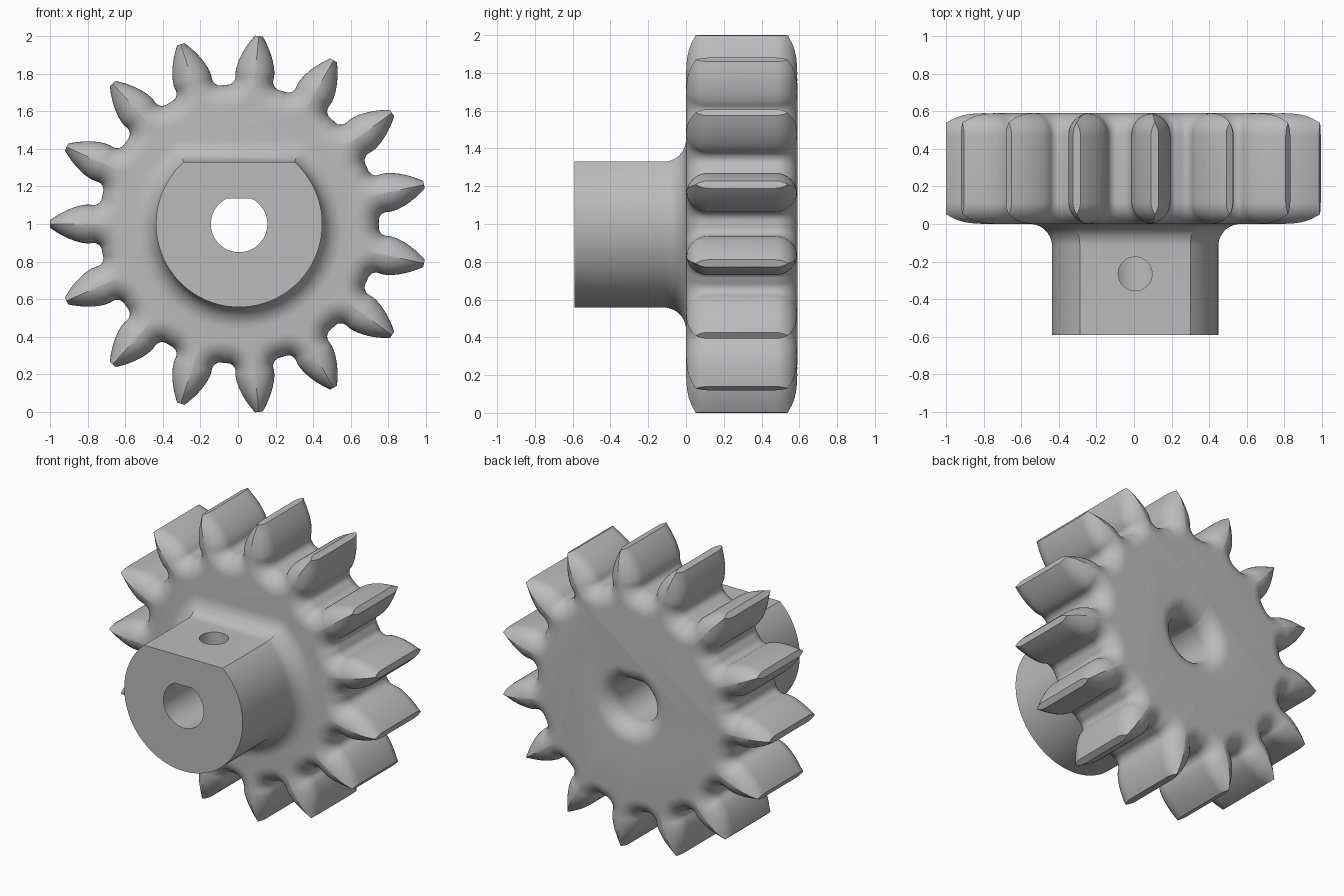
import bpy, bmesh
from math import sin, cos, tan, acos, asin, pi, sqrt, radians, hypot, atan2

if "Cube" in bpy.data.objects:
    bpy.data.objects.remove(bpy.data.objects["Cube"], do_unlink=True)

CX, CZ = 0.006, 1.0            # gear axis
TEETH = 15
TIP, PITCH, ROOT = 1.005, 0.885, 0.743
BASE = PITCH * cos(radians(25))
DEPTH = 0.59                   # half of the total length
FILLET = 0.118                 # rounding of edges and hub foot
ROOT_FILLET = 0.045
STEPS = 10

metal = bpy.data.materials.new("grey_metal")
metal.use_nodes = True
GREY = (0.5, 0.5, 0.5, 1)
metal.diffuse_color = GREY
metal.node_tree.nodes["Principled BSDF"].inputs["Base Color"].default_value = GREY


def loft(name, rings, caps=None):
    """Skin closed rings of equal length; caps picks the ring points used at the ends."""
    bm = bmesh.new()
    vs = [[bm.verts.new(p) for p in ring] for ring in rings]
    n = len(rings[0])
    for a, b in zip(vs, vs[1:]):
        for i in range(n):
            j = (i + 1) % n
            bm.faces.new((a[i], a[j], b[j], b[i]))
    keep = caps or range(n)
    for ring in (vs[0], vs[-1]):
        bm.faces.new([ring[i] for i in keep])
    bmesh.ops.remove_doubles(bm, verts=bm.verts, dist=1e-5)
    bmesh.ops.dissolve_degenerate(bm, dist=1e-6, edges=bm.edges)
    bmesh.ops.recalc_face_normals(bm, faces=bm.faces)
    mesh = bpy.data.meshes.new(name)
    bm.to_mesh(mesh)
    bm.free()
    mesh.materials.append(metal)
    obj = bpy.data.objects.new(name, mesh)
    bpy.context.collection.objects.link(obj)
    return obj


def combine(target, tool, operation):
    tool.hide_render = True
    mod = target.modifiers.new(operation, 'BOOLEAN')
    mod.operation, mod.object, mod.solver = operation, tool, 'EXACT'
    bpy.context.view_layer.objects.active = target
    bpy.ops.object.modifier_apply(modifier=mod.name)
    bpy.data.objects.remove(tool, do_unlink=True)


def d_ring(radius, flat, y, n=96):
    """Circle with a flat on top."""
    a = asin(flat / radius)
    span = pi + 2 * a
    return [(CX + radius * cos(pi - a + span * i / n), y,
             CZ + radius * sin(pi - a + span * i / n)) for i in range(n + 1)]


# Half tooth outline, from tip to middle of the gap, tooth pointing along +x
def involute(angle):
    return tan(angle) - angle


def half_angle(r):
    return pi / (2 * TEETH) - 0.006 + involute(radians(25)) - involute(acos(min(1, BASE / r)))


half = []
for i in range(13):
    r = TIP + (BASE - TIP) * i / 12
    half.append((r * cos(half_angle(r)), r * sin(half_angle(r))))
foot = half_angle(BASE)
centre_r = ROOT + ROOT_FILLET
centre_a = foot + asin(ROOT_FILLET / centre_r)
for i in range(13):
    a = foot - pi / 2 + (centre_a - pi - foot + pi / 2) * i / 12
    half.append((centre_r * cos(centre_a) + ROOT_FILLET * cos(a),
                 centre_r * sin(centre_a) + ROOT_FILLET * sin(a)))
for i in (1, 2):
    a = centre_a + (pi / TEETH - centre_a) * i / 2
    half.append((ROOT * cos(a), ROOT * sin(a)))

# Inward direction and the distance to the tooth ridge for each outline point
normals, limits = [], []
for i, (x, y) in enumerate(half):
    if i == 0:
        nx, ny = 0, -1
    elif i == len(half) - 1:
        nx, ny = -x / hypot(x, y), -y / hypot(x, y)
    else:
        tx, ty = (half[i + 1][k] - half[i - 1][k] for k in (0, 1))
        nx, ny = -ty / hypot(tx, ty), tx / hypot(tx, ty)
    normals.append((nx, ny))
    limits.append(-y / ny if ny < 0 else 9)


def gear_ring(inset, back):
    """Whole gear outline moved inward, with the rounded edge's depth."""
    pts = []
    for x, y, (nx, ny), lim in ((*p, n, l) for p, n, l in zip(half, normals, limits)):
        d = min(inset, lim)
        drop = FILLET - sqrt(FILLET ** 2 - (FILLET - d) ** 2)
        pts.append((x + nx * d, y + ny * d, DEPTH - drop if back else drop))
    tooth = [(x, -y, d) for x, y, d in reversed(pts)] + pts
    ring = []
    for k in range(TEETH):
        a = pi + 2 * pi * k / TEETH
        ring += [(CX + x * cos(a) - y * sin(a), d, CZ + x * sin(a) + y * cos(a))
                 for x, y, d in tooth]
    return ring


# Toothed wheel
insets = [FILLET * (1 - cos(pi / 2 * i / STEPS)) for i in range(STEPS + 1)]
rings = [gear_ring(d, False) for d in reversed(insets)] + [gear_ring(d, True) for d in insets]
m = len(half)
first = min(i for i in range(m) if all(l >= FILLET for l in limits[i:])) - 1
tooth_keep = list(range(m - first)) + list(range(m + first + 1, 2 * m))
gear = loft("gear_wheel", rings, [2 * m * k + i for k in range(TEETH) for i in tooth_keep])

# Hub with a flat on top and a flared foot
HUB_R, HUB_FLAT = 0.442, 0.33
rings = [d_ring(HUB_R, HUB_FLAT, -DEPTH)]
for i in range(STEPS + 1):
    d, t = insets[i], pi / 2 * i / STEPS
    rings.append(d_ring(HUB_R + d, HUB_FLAT + d, FILLET * (sin(t) - 1)))
rings.append(d_ring(HUB_R + FILLET, HUB_FLAT + FILLET, 0.05))
combine(gear, loft("hub", rings), 'UNION')

# Flatted shaft bore, flared at the back
BORE_R, BORE_FLAT = 0.15, 0.135
rings = [d_ring(BORE_R, BORE_FLAT, -0.7)]
for i in range(STEPS + 1):
    d, t = insets[i], pi / 2 * i / STEPS
    rings.append(d_ring(BORE_R + d, BORE_FLAT + d, DEPTH + FILLET * (sin(t) - 1)))
rings.append(d_ring(BORE_R + FILLET, BORE_FLAT + FILLET, 0.7))
combine(gear, loft("bore_cutter", rings), 'DIFFERENCE')

# Set screw hole from the flat down into the bore
rings = [[(CX + 0.09 * cos(2 * pi * i / 48), -0.265 + 0.09 * sin(2 * pi * i / 48), z)
          for i in range(48)] for z in (CZ + 0.05, CZ + 0.5)]
combine(gear, loft("screw_hole_cutter", rings), 'DIFFERENCE')

bpy.ops.object.select_all(action='DESELECT')
gear.select_set(True)
bpy.context.view_layer.objects.active = gear
bpy.ops.object.shade_smooth_by_angle(angle=radians(30))
